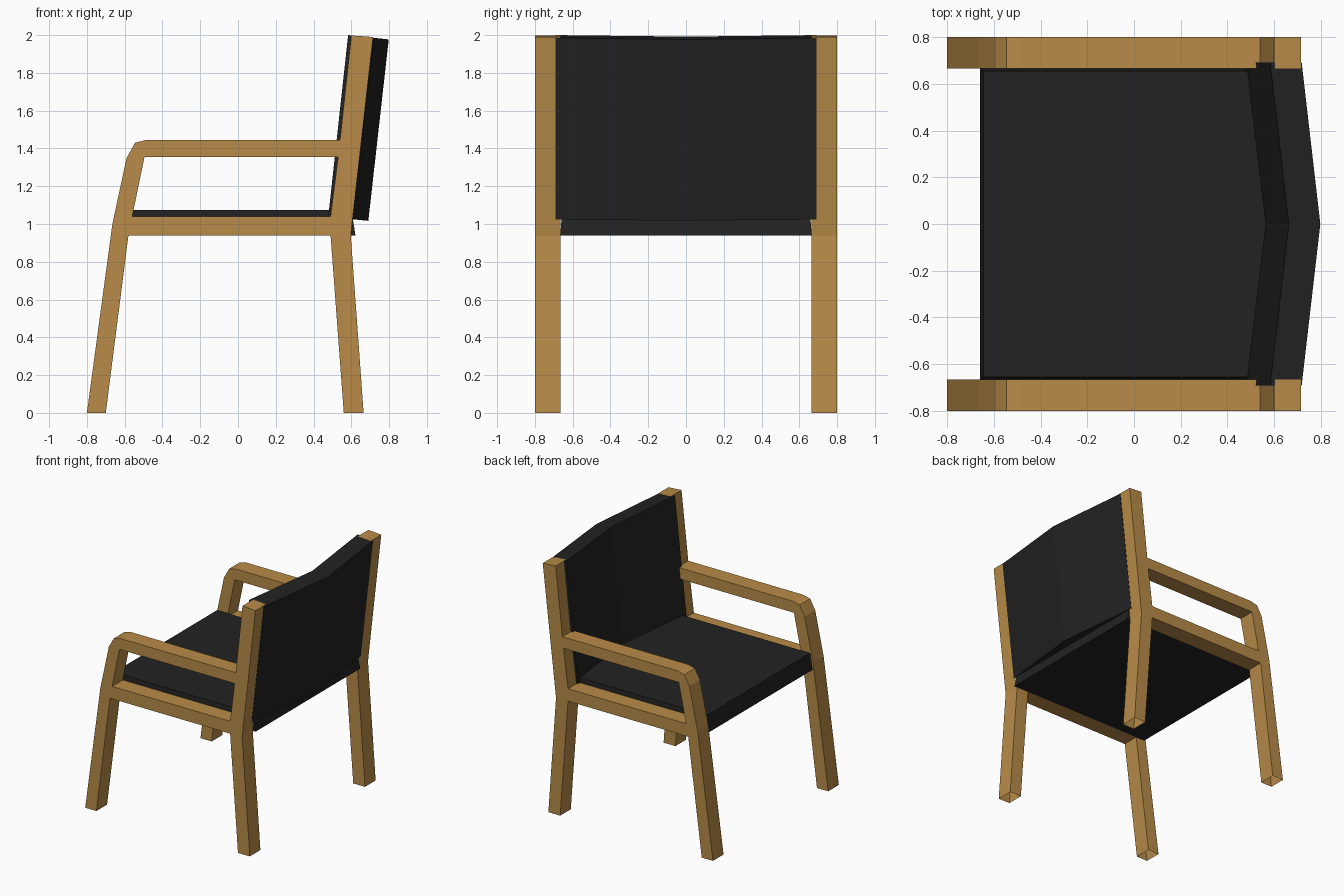
import bpy, bmesh

if "Cube" in bpy.data.objects:
    bpy.data.objects.remove(bpy.data.objects["Cube"])


def material(name, color):
    m = bpy.data.materials.new(name)
    m.diffuse_color = (*color, 1)
    m.use_nodes = True
    m.node_tree.nodes["Principled BSDF"].inputs["Base Color"].default_value = m.diffuse_color
    return m


WOOD = material("warm wood", (0.48, 0.26, 0.065))
DARK = material("black upholstery", (0.016, 0.016, 0.016))


def finish(bm, name, mat):
    bmesh.ops.recalc_face_normals(bm, faces=bm.faces[:])
    me = bpy.data.meshes.new(name)
    bm.to_mesh(me)
    bm.free()
    me.materials.append(mat)
    ob = bpy.data.objects.new(name, me)
    bpy.context.collection.objects.link(ob)
    return ob


def loft(name, bottom, top, mat):
    """Solid between two matching rings of points."""
    bm = bmesh.new()
    a = [bm.verts.new(p) for p in bottom]
    b = [bm.verts.new(p) for p in top]
    n = len(a)
    for i in range(n):
        j = (i + 1) % n
        bm.faces.new((a[i], a[j], b[j], b[i]))
    h = n // 2
    for ring in (a, b):  # caps as quad strips
        for i in range(h - 1):
            bm.faces.new((ring[i], ring[i + 1], ring[n - 2 - i], ring[n - 1 - i]))
    return finish(bm, name, mat)


# Side frame: legs, seat rail, armrest and back post in the xz plane
PTS = [(-.80, 0), (-.70, 0), (-.58, .94), (-.665, 1.0), (-.56, 1.04), (-.495, 1.355),
       (-.59, 1.35), (-.545, 1.43), (-.485, 1.445), (.53, 1.355), (.54, 1.445),
       (.49, 1.04), (.49, .94), (.56, 0), (.665, 0), (.597, .94), (.60, 1.998), (.715, 1.99)]
FACES = [(0, 1, 2, 3), (3, 2, 4), (3, 4, 5, 6), (6, 5, 7), (7, 5, 8), (8, 5, 9, 10),
         (2, 12, 11, 4), (12, 13, 14, 15), (12, 15, 11), (11, 15, 9), (9, 15, 17, 10), (10, 17, 16)]


def side_frame(name, y0, y1):
    bm = bmesh.new()
    a = [bm.verts.new((x, y0, z)) for x, z in PTS]
    b = [bm.verts.new((x, y1, z)) for x, z in PTS]
    edges = {}
    for f in FACES:
        bm.faces.new([a[i] for i in f])
        bm.faces.new([b[i] for i in reversed(f)])
        for i, j in zip(f, f[1:] + f[:1]):
            edges.setdefault(frozenset((i, j)), []).append((i, j))
    for uses in edges.values():
        i, j = uses[0]
        if len(uses) == 1 and PTS[i][1] + PTS[j][1] > 0:  # leg ends stay open
            bm.faces.new((a[j], a[i], b[i], b[j]))
    return finish(bm, name, WOOD)


side_frame("front_side_frame", -0.80, -0.665)
side_frame("rear_side_frame", 0.665, 0.80)


# Seat cushion, slightly tapered towards the top
def rect(x0, x1, y, z):
    return [(x0, -y, z), (x1, -y, z), (x1, y, z), (x0, y, z)]


loft("seat", rect(-.66, .622, .666, .94), rect(-.645, .60, .655, 1.075), DARK)


# Leaning backrest, bent in the middle
def bent(front, rear, bend, zf, zr, y=.692):
    return [(front, -y, zf), (front + bend, 0, zf - bend * .1), (front, y, zf),
            (rear, y, zr), (rear + bend, 0, zr - bend * .1), (rear, -y, zr)]


loft("backrest", bent(.478, .608, .082, 1.04, 1.025), bent(.583, .718, .08, 2.0, 1.985), DARK)
